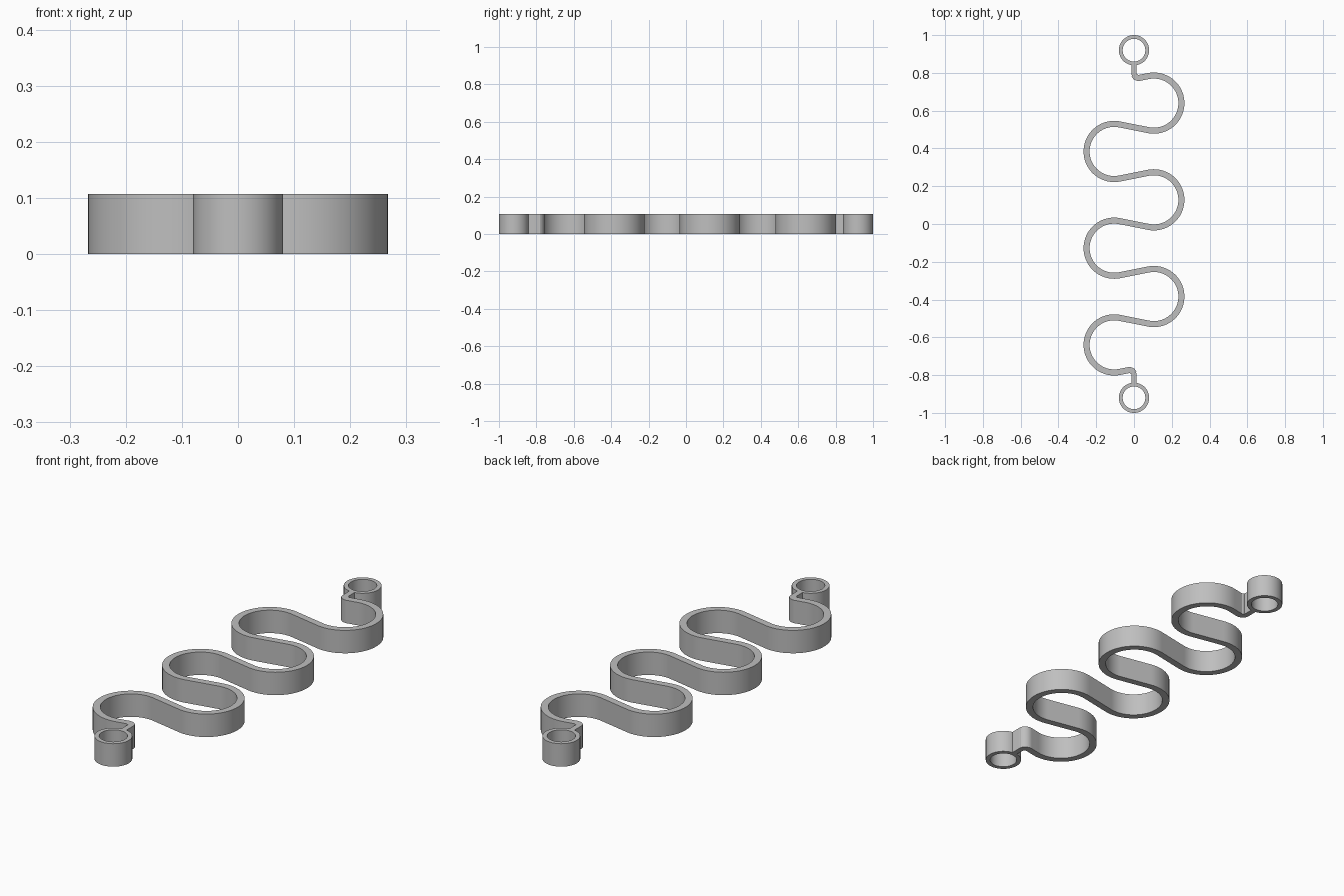
import bpy, bmesh, math
from mathutils import Vector

if "Cube" in bpy.data.objects:
    bpy.data.objects.remove(bpy.data.objects["Cube"])

HEIGHT = 0.107
BEND_R, BEND_X, PITCH = 0.146, 0.105, 0.256      # centreline bend radius, offset, spacing
MID = (0.0, PITCH / 2)
# slope of the straight links between neighbouring bends
SLOPE = math.degrees(math.asin(BEND_R / math.hypot(BEND_X, MID[1]))
                     - math.atan2(MID[1], BEND_X))

metal = bpy.data.materials.new("grey metal")
metal.diffuse_color = (0.52, 0.52, 0.52, 1)
metal.use_nodes = True
metal.node_tree.nodes["Principled BSDF"].inputs["Base Color"].default_value = metal.diffuse_color


def arc(cx, cy, r, a0, a1, n):
    """Points on a circular arc, angles in degrees."""
    angles = [math.radians(a0 + (a1 - a0) * i / n) for i in range(n + 1)]
    return [Vector((cx + r * math.cos(a), cy + r * math.sin(a))) for a in angles]


def strip(name, left, right, closed=False):
    """Solid band of constant height between two matching outlines."""
    bm = bmesh.new()
    rows = [[bm.verts.new((p.x, p.y, z)) for z in (0, HEIGHT) for p in (a, b)]
            for a, b in zip(left, right)]
    # each row: left-bottom, right-bottom, left-top, right-top
    n = len(rows)
    for i in range(n if closed else n - 1):
        a, b = rows[i], rows[(i + 1) % n]
        for s, t in ((0, 1), (1, 3), (3, 2), (2, 0)):
            bm.faces.new((a[s], a[t], b[t], b[s]))
    if not closed:
        for r in (rows[0], rows[-1]):
            bm.faces.new((r[0], r[1], r[3], r[2]))
    bmesh.ops.recalc_face_normals(bm, faces=bm.faces)
    mesh = bpy.data.meshes.new(name)
    bm.to_mesh(mesh)
    bm.free()
    mesh.materials.append(metal)
    obj = bpy.data.objects.new(name, mesh)
    bpy.context.collection.objects.link(obj)
    bpy.ops.object.select_all(action='DESELECT')
    obj.select_set(True)
    bpy.context.view_layer.objects.active = obj
    bpy.ops.object.shade_smooth_by_angle(angle=math.radians(30))
    return obj


# Centreline of the back half: stem, small elbow, three bends
ELBOW = 0.024
elbow_y = PITCH * 3 + ELBOW * math.tan(math.radians((90 + SLOPE) / 2))
half = [Vector((0, 0.85))]
half += arc(ELBOW, elbow_y, ELBOW, 180, 270 + SLOPE, 12)
for i in range(3):
    y = PITCH * (2.5 - i)
    if i % 2 == 0:
        half += arc(BEND_X, y, BEND_R, 90 + SLOPE, -90 - SLOPE, 40)
    else:
        half += arc(-BEND_X, y, BEND_R, 90 - SLOPE, 270 + SLOPE, 40)

# The front half is the same path turned by 180 degrees
path = half + [-p for p in reversed(half)]

# Serpentine spring, slightly thinner at the stems
left, right = [], []
for i, p in enumerate(path):
    before = (p - path[i - 1]).normalized() if i else None
    after = (path[i + 1] - p).normalized() if i < len(path) - 1 else None
    d = ((before or after) + (after or before)).normalized()
    w = 0.013 if abs(p.y) > 0.79 else 0.016
    side = Vector((-d.y, d.x)) * w
    left.append(p + side)
    right.append(p - side)
strip("serpentine_spring", left, right)

# Eyelet rings at both ends
for name, y in (("front_ring", -0.92), ("back_ring", 0.92)):
    strip(name, arc(0, y, 0.08, 0, 360, 64)[:-1], arc(0, y, 0.06, 0, 360, 64)[:-1], True)
